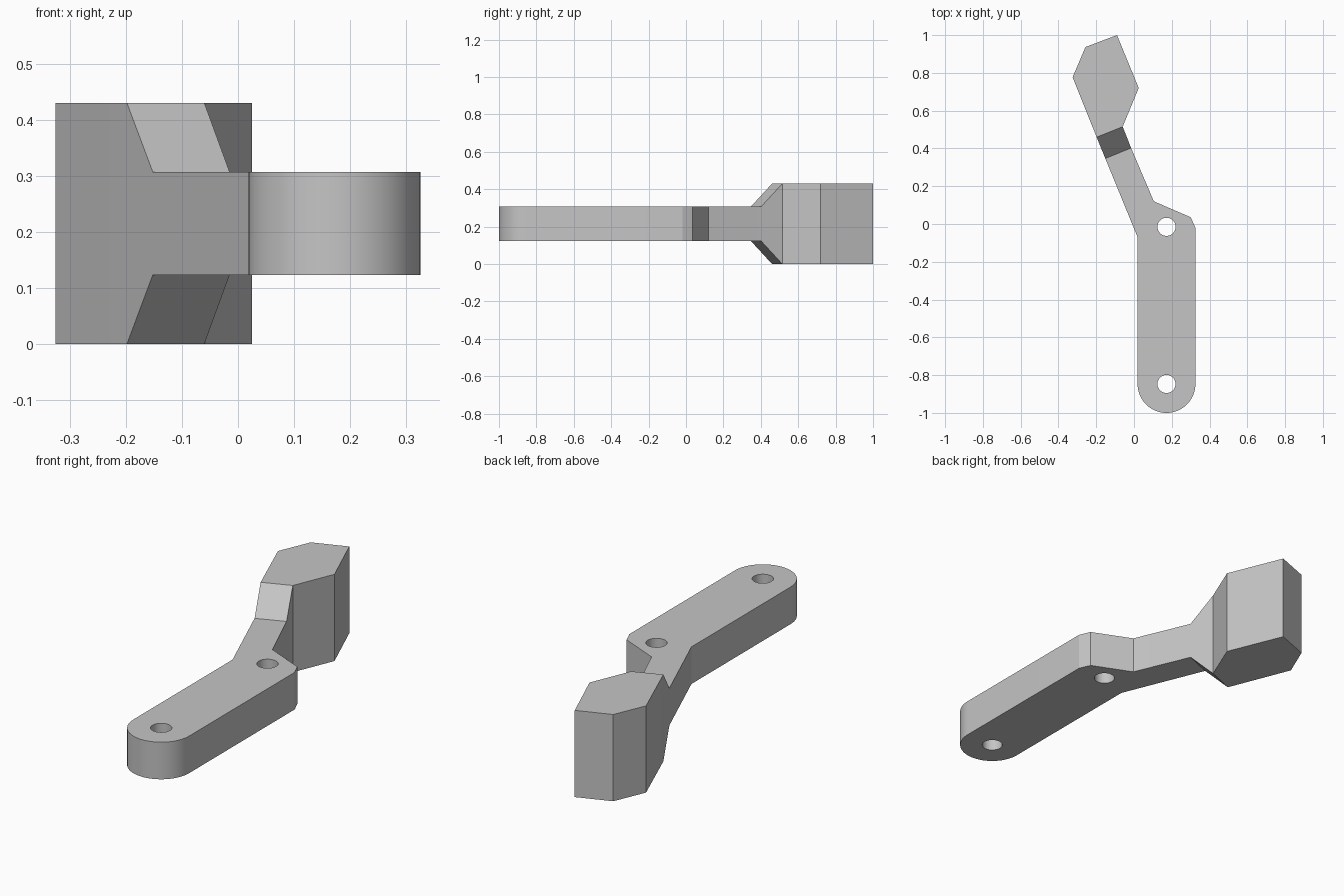
import bpy, bmesh, math

cube = bpy.data.objects.get("Cube")
if cube:
    bpy.data.objects.remove(cube, do_unlink=True)

# Single grey finish
grey = bpy.data.materials.new("light_grey")
grey.use_nodes = True
color = (0.56, 0.56, 0.56, 1)
grey.diffuse_color = color
grey.node_tree.nodes["Principled BSDF"].inputs["Base Color"].default_value = color

ARM_Z = (0.123, 0.307)
HEAD_Z = (0, 0.43)
AXIS_X, END_Y, RADIUS = 0.172, -0.847, 0.153
HOLE_RADIUS = 0.048

# Edges where the neck starts on the arm and ends on the head
neck_start = [(-0.152, 0.347), (-0.015, 0.402)]
neck_end = [(-0.198, 0.46), (-0.06, 0.515)]

bm = bmesh.new()


def ring(points, z):
    return [bm.verts.new((x, y, z)) for x, y in points]


def open_prism(points, heights):
    """Prism without a wall between its first two points."""
    low, high = (ring(points, z) for z in heights)
    bm.faces.new(low)
    bm.faces.new(high)
    n = len(points)
    for i in range(1, n):
        j = (i + 1) % n
        bm.faces.new((low[i], low[j], high[j], high[i]))
    return low[0], low[1], high[1], high[0]


# Cranked arm with a rounded end
arc = [(AXIS_X + RADIUS * math.cos(a), END_Y + RADIUS * math.sin(a))
       for a in (-math.pi * i / 32 for i in range(33))]
arm = neck_start + [(0.105, 0.12), (0.3, 0.036), (0.325, -0.02)] + arc + [(0.019, -0.07)]
arm_mouth = open_prism(arm, ARM_Z)

# Tall six-sided head
head = neck_end + [(0.025, 0.72), (-0.09, 1), (-0.257, 0.937), (-0.325, 0.777)]
head_mouth = open_prism(head, HEAD_Z)

# Flared neck joining the two
for i in range(4):
    j = (i + 1) % 4
    bm.faces.new((arm_mouth[i], arm_mouth[j], head_mouth[j], head_mouth[i]))

bmesh.ops.recalc_face_normals(bm, faces=bm.faces)
mesh = bpy.data.meshes.new("lever_body")
bm.to_mesh(mesh)
bm.free()
mesh.materials.append(grey)
lever = bpy.data.objects.new("lever_body", mesh)
bpy.context.collection.objects.link(lever)
bpy.context.view_layer.objects.active = lever

# Pivot and end holes through the arm
for name, y in (("pivot_hole_cutter", -0.015), ("end_hole_cutter", END_Y)):
    bpy.ops.mesh.primitive_cylinder_add(vertices=32, radius=HOLE_RADIUS, depth=1,
                                        location=(AXIS_X, y, 0.2))
    cutter = bpy.context.object
    cutter.name = name
    cutter.hide_render = True
    cutter.data.materials.append(grey)
    cut = lever.modifiers.new(name, "BOOLEAN")
    cut.operation = "DIFFERENCE"
    cut.solver = "EXACT"
    cut.object = cutter
    bpy.context.view_layer.objects.active = lever
    bpy.ops.object.modifier_apply(modifier=cut.name)
    bpy.data.objects.remove(cutter, do_unlink=True)

# Smooth the round end and holes, keep the corners crisp
bpy.ops.object.select_all(action="DESELECT")
lever.select_set(True)
bpy.context.view_layer.objects.active = lever
bpy.ops.object.shade_smooth_by_angle(angle=math.radians(20))
